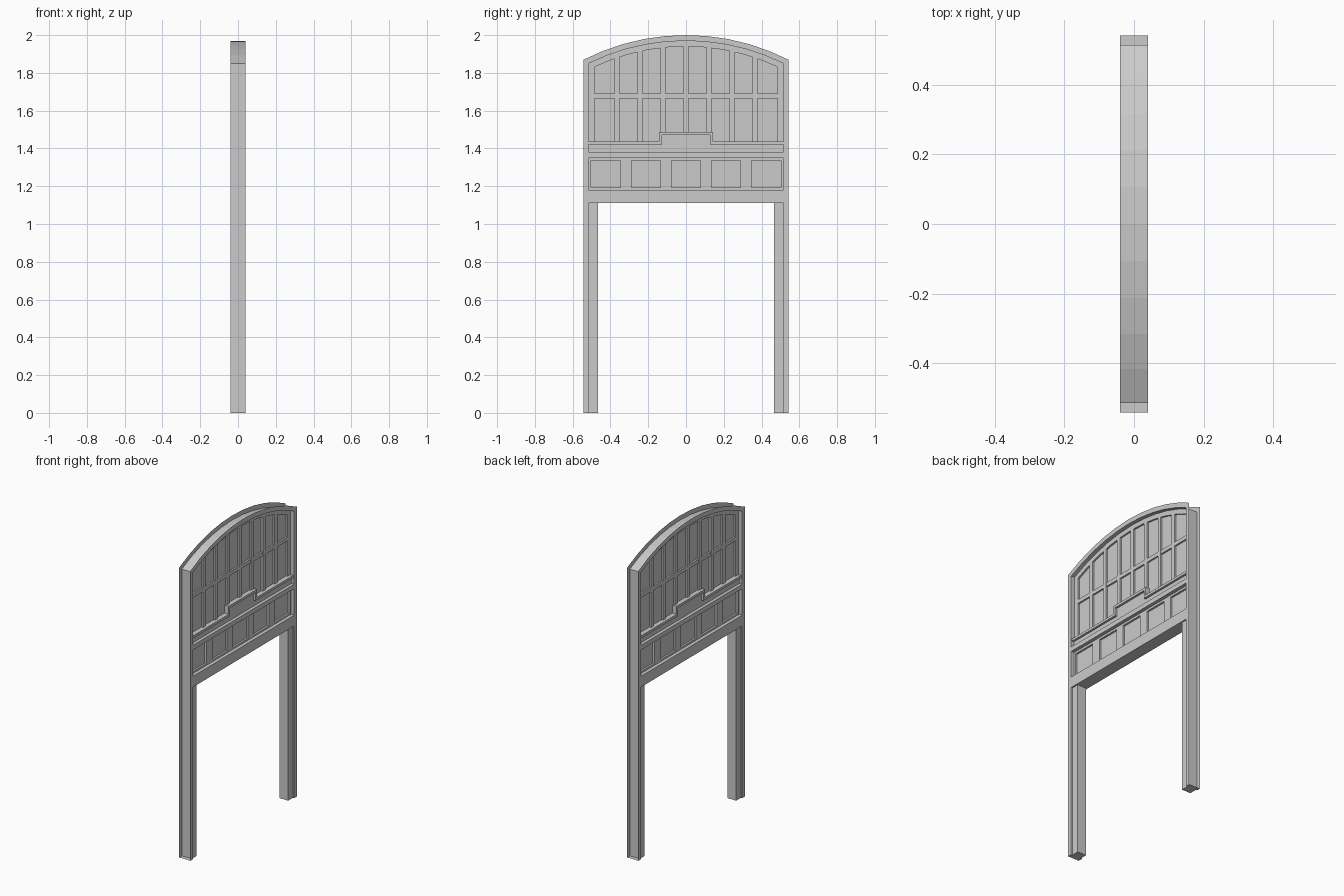
import bpy, bmesh, math

if "Cube" in bpy.data.objects:
    bpy.data.objects.remove(bpy.data.objects["Cube"])

W, ARCH_N = 0.515, 10          # half width of opening, arch segments
R = 1.165                      # inner arch radius
CZ = 1.97 - R                  # arch centre height


def finish(name, bm):
    me = bpy.data.meshes.new(name)
    bm.to_mesh(me)
    bm.free()
    ob = bpy.data.objects.new(name, me)
    bpy.context.collection.objects.link(ob)
    return ob


def prism(name, pts, h):
    """Extrude a (y, z) outline to x = -h..h."""
    bm = bmesh.new()
    a = [bm.verts.new((-h, y, z)) for y, z in pts]
    b = [bm.verts.new((h, y, z)) for y, z in pts]
    bm.faces.new(a)
    bm.faces.new(b[::-1])
    n = len(pts)
    for i in range(n):
        j = (i + 1) % n
        bm.faces.new((a[i], b[i], b[j], a[j]))
    bmesh.ops.recalc_face_normals(bm, faces=bm.faces)
    return finish(name, bm)


def box(name, y0, y1, z0, z1, h):
    return prism(name, [(y0, z0), (y1, z0), (y1, z1), (y0, z1)], h)


def path(w, r, z0):
    """Up one side, over the arch, down the other side."""
    a = math.asin(w / r)
    arc = []
    for i in range(ARCH_N + 1):
        t = -a + 2 * a * i / ARCH_N
        arc.append((r * math.sin(t), CZ + r * math.cos(t)))
    return [(-w, z0)] + arc + [(w, z0)]


def arch_z(y, r):
    return CZ + math.sqrt(r * r - y * y)


# Outer casing: a web with thin flanges on both faces, open to the outside
D = 0.04
inner, outer = path(W, R, 0), path(0.542, R + 0.03, 0)
bm = bmesh.new()
rings = [[bm.verts.new((x, y, z)) for y, z in p]
         for x, p in ((-D, outer), (-D, inner), (D, inner), (D, outer))]
for p, q in zip(rings, rings[1:]):
    for i in range(len(p) - 1):
        bm.faces.new((p[i], p[i + 1], q[i + 1], q[i]))
for k in (0, -1):              # foot plates
    bm.faces.new([r[k] for r in rings])
bmesh.ops.recalc_face_normals(bm, faces=bm.faces)
finish("arched_casing", bm)

# Door jambs
for s, side in ((-1, "left"), (1, "right")):
    y0, y1 = sorted((s * 0.467, s * W))
    box(side + "_jamb", y0, y1, 0, 1.11, 0.031)

# Cross rails
box("lower_rail", -W, W, 1.11, 1.18, D)
box("middle_rail", -W, W, 1.35, 1.38, D)

# Lower panel row: backing, bead border and bars
box("lower_panel", -W, W, 1.18, 1.35, 0.006)
PH = 0.018
box("lower_panel_bottom_bead", -W, W, 1.18, 1.192, PH)
box("lower_panel_top_bead", -W, W, 1.336, 1.35, PH)
for s in (-1, 1):
    y0, y1 = sorted((s * 0.502, s * W))
    box("lower_panel_side_bead", y0, y1, 1.192, 1.336, PH)
for i in range(4):
    y = (i - 1.5) * 0.212
    box("lower_panel_bar", y - 0.03, y + 0.03, 1.192, 1.336, PH)

# Arched window: glass, border and glazing bars
prism("window_glass", path(W, R, 1.38), 0.004)
BH, RB = 0.015, R - 0.03
prism("window_border", path(W, R, 1.38) + path(W - 0.03, RB, 1.38)[::-1], BH)
for i in range(7):
    y = (i - 3) * 0.122
    prism("window_bar", [(y - 0.013, 1.40), (y + 0.013, 1.40),
                         (y + 0.013, arch_z(y + 0.013, RB) + 0.003),
                         (y - 0.013, arch_z(y - 0.013, RB) + 0.003)], BH)
box("window_cross_bar", -W + 0.03, W - 0.03, 1.665, 1.69, BH - 0.0005)


# Stepped apron and its moulding below the window
def step(o):
    b = 0.128 + o
    return [(-W, 1.42 + o), (-b, 1.42 + o), (-b, 1.472 + o),
            (b, 1.472 + o), (b, 1.42 + o), (W, 1.42 + o)]


prism("stepped_apron", [(-W, 1.38)] + step(0) + [(W, 1.38)], 0.02)
prism("stepped_moulding", step(0.016) + step(0)[::-1], 0.034)
